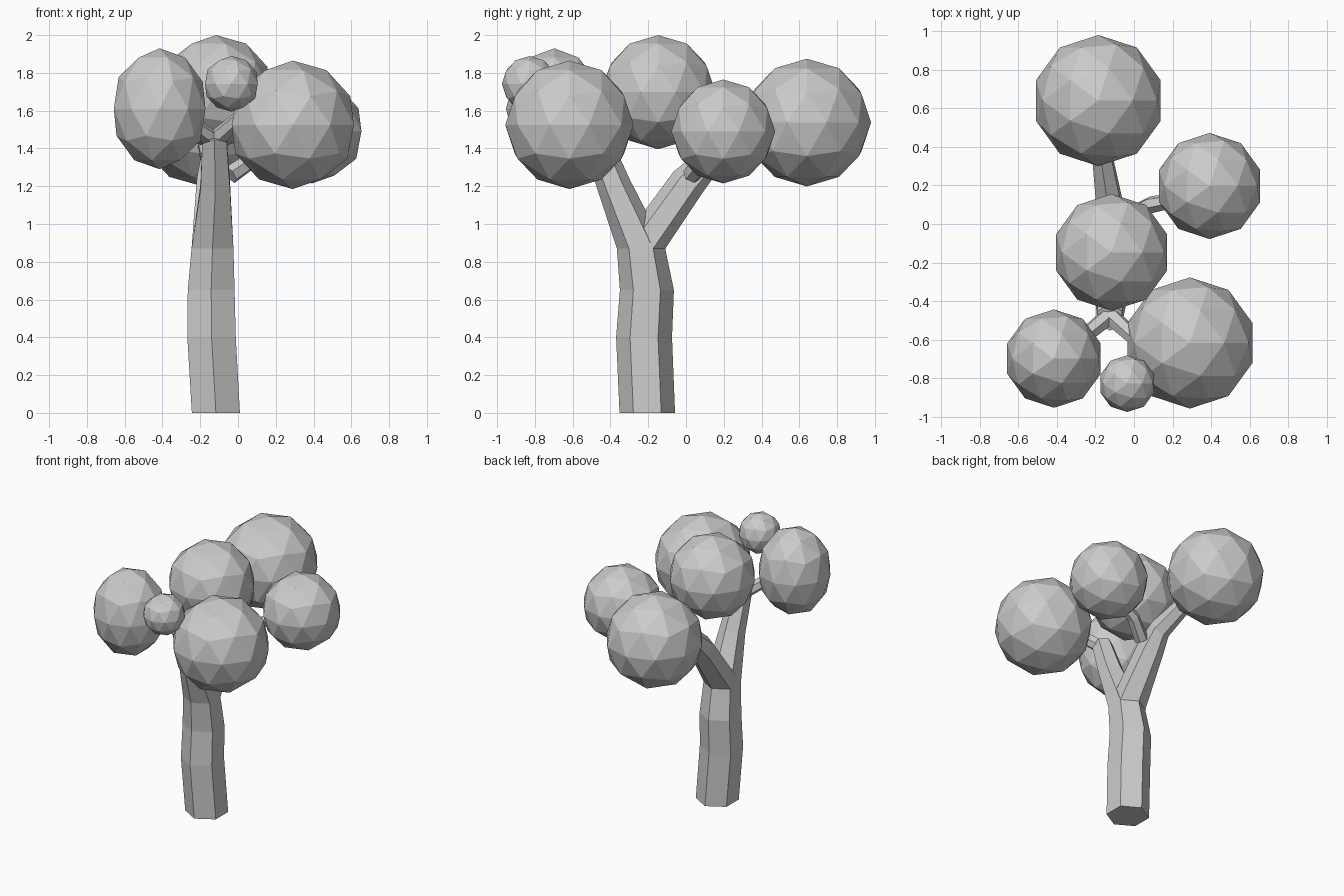
import bpy, bmesh, math
from mathutils import Vector

if "Cube" in bpy.data.objects:
    bpy.data.objects.remove(bpy.data.objects["Cube"])


def limb(name, stations, flat_start=False, sides=6):
    """Tapered hexagonal limb through (x, y, z, radius) stations."""
    bm = bmesh.new()
    pts = [Vector(s[:3]) for s in stations]
    rings = []
    for i, s in enumerate(stations):
        d = (pts[min(i + 1, len(pts) - 1)] - pts[max(i - 1, 0)]).normalized()
        if flat_start is True and i == 0 or flat_start == "all":
            d = Vector((0, 0, 1))
        q = Vector((0, 0, 1)).rotation_difference(d)
        ring = []
        for k in range(sides):
            a = math.pi / 2 + 2 * math.pi * k / sides
            ring.append(bm.verts.new(pts[i] + q @ Vector((math.cos(a), math.sin(a), 0)) * s[3]))
        rings.append(ring)
    for lo, hi in zip(rings, rings[1:]):
        for k in range(sides):
            n = (k + 1) % sides
            bm.faces.new((lo[k], lo[n], hi[n], hi[k]))
    bm.faces.new(rings[0][::-1])
    bm.faces.new(rings[-1])
    me = bpy.data.meshes.new(name)
    bm.to_mesh(me)
    bm.free()
    bpy.context.collection.objects.link(bpy.data.objects.new(name, me))


def leaf_ball(name, loc, rx, rz):
    """Faceted foliage clump."""
    bpy.ops.mesh.primitive_ico_sphere_add(subdivisions=2, radius=1, location=loc)
    ob = bpy.context.object
    ob.name = name
    ob.scale = (rx, rx, rz)


# Trunk
limb("trunk", [(-0.117, -0.205, 0, 0.147), (-0.14, -0.222, 0.4, 0.148),
               (-0.142, -0.207, 0.65, 0.143), (-0.135, -0.238, 0.87, 0.128)], "all")

# Main fork
limb("front_branch", [(-0.135, -0.238, 0.87, 0.128), (-0.12, -0.38, 1.2, 0.09),
                      (-0.125, -0.485, 1.47, 0.073)], True)
limb("back_branch", [(-0.135, -0.238, 0.87, 0.128), (-0.135, 0.01, 1.22, 0.095),
                     (-0.13, 0.12, 1.33, 0.075), (-0.18, 0.45, 1.5, 0.05)], True)

# Thin side branches
limb("front_left_twig", [(-0.11, -0.46, 1.43, 0.05), (-0.35, -0.66, 1.6, 0.035)])
limb("front_right_twig", [(-0.14, -0.46, 1.43, 0.05), (0.1, -0.68, 1.64, 0.035)])
limb("right_twig", [(-0.04, 0.03, 1.26, 0.05), (0.09, 0.1, 1.35, 0.045),
                    (0.3, 0.14, 1.45, 0.035)])

# Foliage
leaf_ball("back_foliage", (-0.185, 0.64, 1.537), 0.34, 0.338)
leaf_ball("right_foliage", (0.392, 0.197, 1.49), 0.275, 0.275)
leaf_ball("top_foliage", (-0.116, -0.147, 1.698), 0.303, 0.302)
leaf_ball("front_right_foliage", (0.29, -0.617, 1.525), 0.34, 0.34)
leaf_ball("front_left_foliage", (-0.415, -0.698, 1.61), 0.255, 0.32)
leaf_ball("small_foliage", (-0.035, -0.828, 1.742), 0.147, 0.147)
